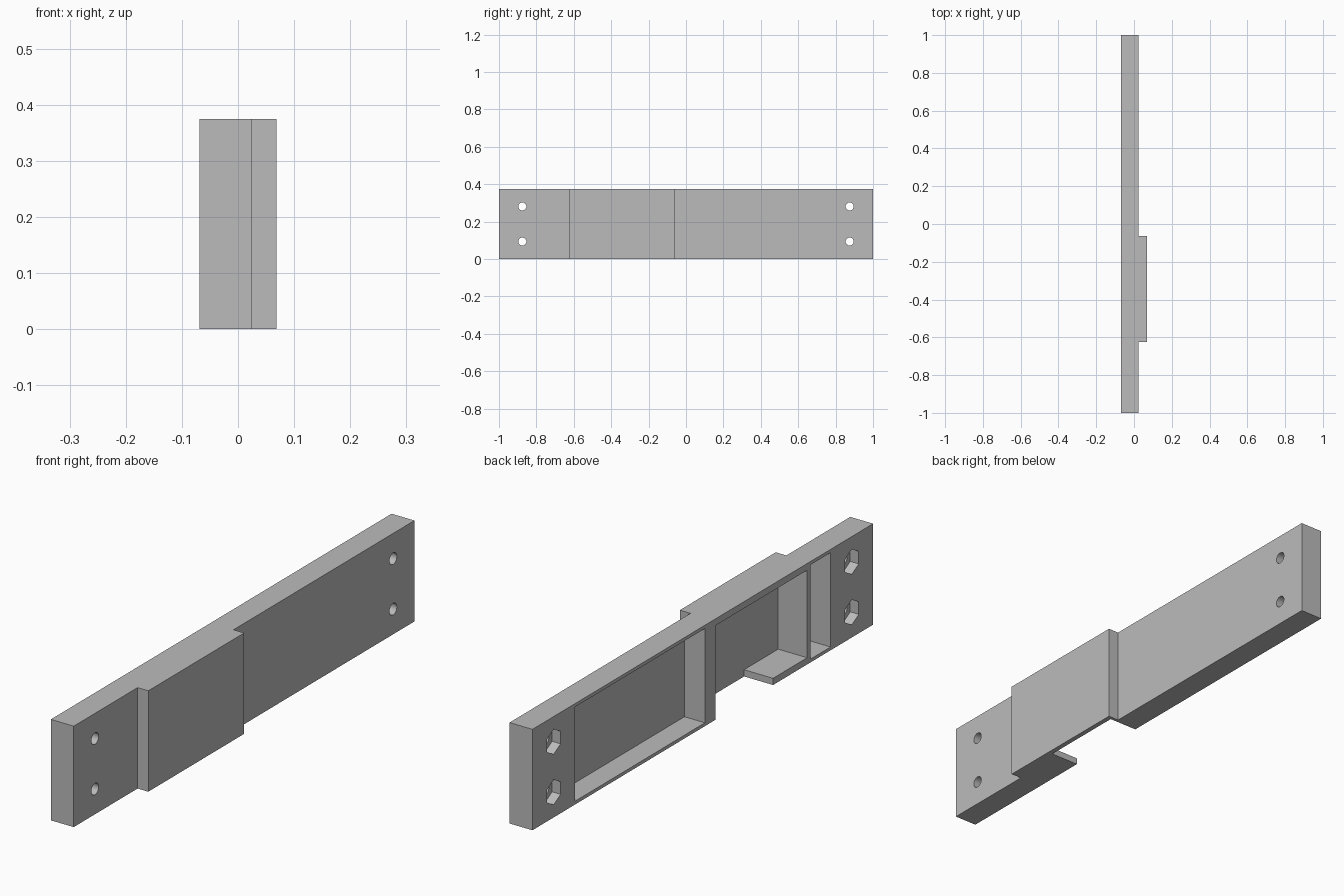
import bpy, bmesh, math
from mathutils import Vector

if "Cube" in bpy.data.objects:
    bpy.data.objects.remove(bpy.data.objects["Cube"], do_unlink=True)

BACK, FACE, PAD = -0.069, 0.025, 0.069   # x of the open side, plate face, raised pad
HEIGHT = 0.375
OUTSIDE = BACK - 0.05                    # cutters start beyond the open side

grey = bpy.data.materials.new("plain grey")
grey.use_nodes = True
colour = (0.5, 0.5, 0.5, 1)
grey.diffuse_color = colour
grey.node_tree.nodes["Principled BSDF"].inputs["Base Color"].default_value = colour


def prism(name, points, offset):
    """Extrude a closed planar outline by an offset vector."""
    bm = bmesh.new()
    face = bm.faces.new([bm.verts.new(p) for p in points])
    moved = bmesh.ops.extrude_face_region(bm, geom=[face])["geom"]
    bmesh.ops.translate(bm, vec=Vector(offset),
                        verts=[v for v in moved if isinstance(v, bmesh.types.BMVert)])
    bmesh.ops.recalc_face_normals(bm, faces=bm.faces)
    mesh = bpy.data.meshes.new(name)
    bm.to_mesh(mesh)
    bm.free()
    mesh.materials.append(grey)
    obj = bpy.data.objects.new(name, mesh)
    bpy.context.collection.objects.link(obj)
    return obj


def cut(target, outline, depth_x):
    """Cut a (y, z) outline from the open side in to depth_x."""
    cutter = prism("cutter", [(OUTSIDE, y, z) for y, z in outline],
                   (depth_x - OUTSIDE, 0, 0))
    cutter.hide_render = True
    mod = target.modifiers.new("cut", 'BOOLEAN')
    mod.operation, mod.solver, mod.object = 'DIFFERENCE', 'EXACT', cutter
    bpy.context.view_layer.objects.active = target
    bpy.ops.object.modifier_apply(modifier=mod.name)
    bpy.data.objects.remove(cutter, do_unlink=True)


def rectangle(y0, y1, z0, z1):
    return [(y0, z0), (y1, z0), (y1, z1), (y0, z1)]


def polygon(y, z, radius, sides):
    angles = [2 * math.pi * i / sides + math.pi / 2 for i in range(sides)]
    return [(y + radius * math.cos(a), z + radius * math.sin(a)) for a in angles]


# Plate with the raised pad, extruded upward from its plan
plan = [(BACK, -1), (FACE, -1), (FACE, -0.625), (PAD, -0.625),
        (PAD, -0.0625), (FACE, -0.0625), (FACE, 1), (BACK, 1)]
plate = prism("mounting_plate", [(x, y, 0) for x, y in plan], (0, 0, HEIGHT))

# Shallow pockets at either side of the pad
wall = 0.0125
for y0, y1 in ((-0.0125, 0.75), (-0.75, -0.6325)):
    cut(plate, rectangle(y0, y1, wall, HEIGHT - wall), 0.015)

# Deep recess behind the pad, open at the bottom beside a short shelf
rim = 0.025
recess = [(-0.6125, HEIGHT - rim), (-0.075, HEIGHT - rim), (-0.075, -rim),
          (-0.4125, -rim), (-0.4125, rim), (-0.6125, rim)]
cut(plate, recess, 0.05)

# Bolt holes with hexagonal nut seats at both ends
for y in (-0.875, 0.875):
    for z in (HEIGHT / 4, HEIGHT * 3 / 4):
        cut(plate, polygon(y, z, 0.0465, 6), BACK + 0.035)
        cut(plate, polygon(y, z, 0.0215, 32), FACE + 0.05)

bpy.ops.object.select_all(action='DESELECT')
plate.select_set(True)
bpy.context.view_layer.objects.active = plate
bpy.ops.object.shade_smooth_by_angle(angle=math.radians(30))
